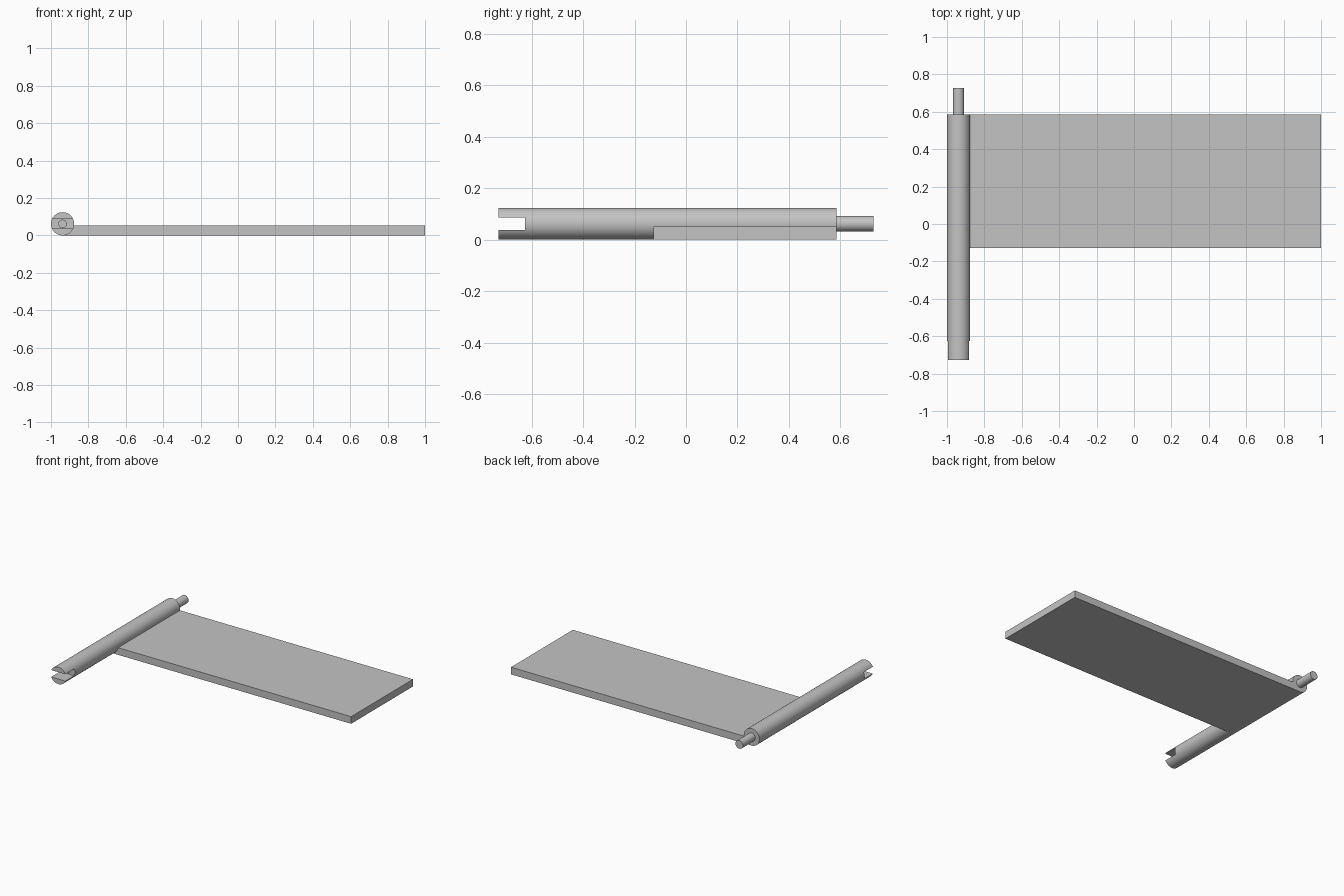
import bpy
import math

cube = bpy.data.objects.get("Cube")
if cube:
    bpy.data.objects.remove(cube, do_unlink=True)

grey = bpy.data.materials.new("light grey")
grey.use_nodes = True
grey.diffuse_color = (0.55, 0.55, 0.55, 1)
grey.node_tree.nodes["Principled BSDF"].inputs["Base Color"].default_value = grey.diffuse_color

R = 0.062                  # barrel radius
AX, AZ = -1 + R, R         # barrel axis, running along y
BACK = 0.585               # shared back end of barrel and plate


def box(name, lo, hi):
    bpy.ops.mesh.primitive_cube_add(size=1, location=[(a + b) / 2 for a, b in zip(lo, hi)])
    ob = bpy.context.object
    ob.name = name
    ob.scale = [b - a for a, b in zip(lo, hi)]
    bpy.ops.object.transform_apply(location=False, rotation=False, scale=True)
    ob.data.materials.append(grey)
    return ob


def rod(name, radius, y0, y1):
    bpy.ops.mesh.primitive_cylinder_add(vertices=64, radius=radius, depth=y1 - y0,
                                        location=(AX, (y0 + y1) / 2, AZ),
                                        rotation=(math.pi / 2, 0, 0))
    ob = bpy.context.object
    ob.name = name
    ob.data.materials.append(grey)
    return ob


def cut(target, cutter):
    mod = target.modifiers.new("cut", 'BOOLEAN')
    mod.operation = 'DIFFERENCE'
    mod.solver = 'EXACT'
    mod.object = cutter
    bpy.context.view_layer.objects.active = target
    bpy.ops.object.modifier_apply(modifier=mod.name)
    bpy.data.objects.remove(cutter, do_unlink=True)


def smooth(ob):
    bpy.ops.object.select_all(action='DESELECT')
    ob.select_set(True)
    bpy.context.view_layer.objects.active = ob
    bpy.ops.object.shade_smooth_by_angle(angle=math.radians(30))


# Flat plate, tangent to the underside of the barrel
box("plate", (AX, -0.127, 0), (1, BACK, 0.052))

# Barrel with a slot across its front end and a small bore in the slot floor
barrel = rod("hinge_barrel", R, -0.728, BACK)
cut(barrel, box("slot_cutter", (AX - 0.1, -0.8, AZ - 0.025), (AX + 0.1, -0.625, AZ + 0.025)))
cut(barrel, rod("bore_cutter", 0.02, -0.7, -0.5))
smooth(barrel)

# Pin at the back end
smooth(rod("hinge_pin", 0.03, BACK - 0.02, 0.728))
